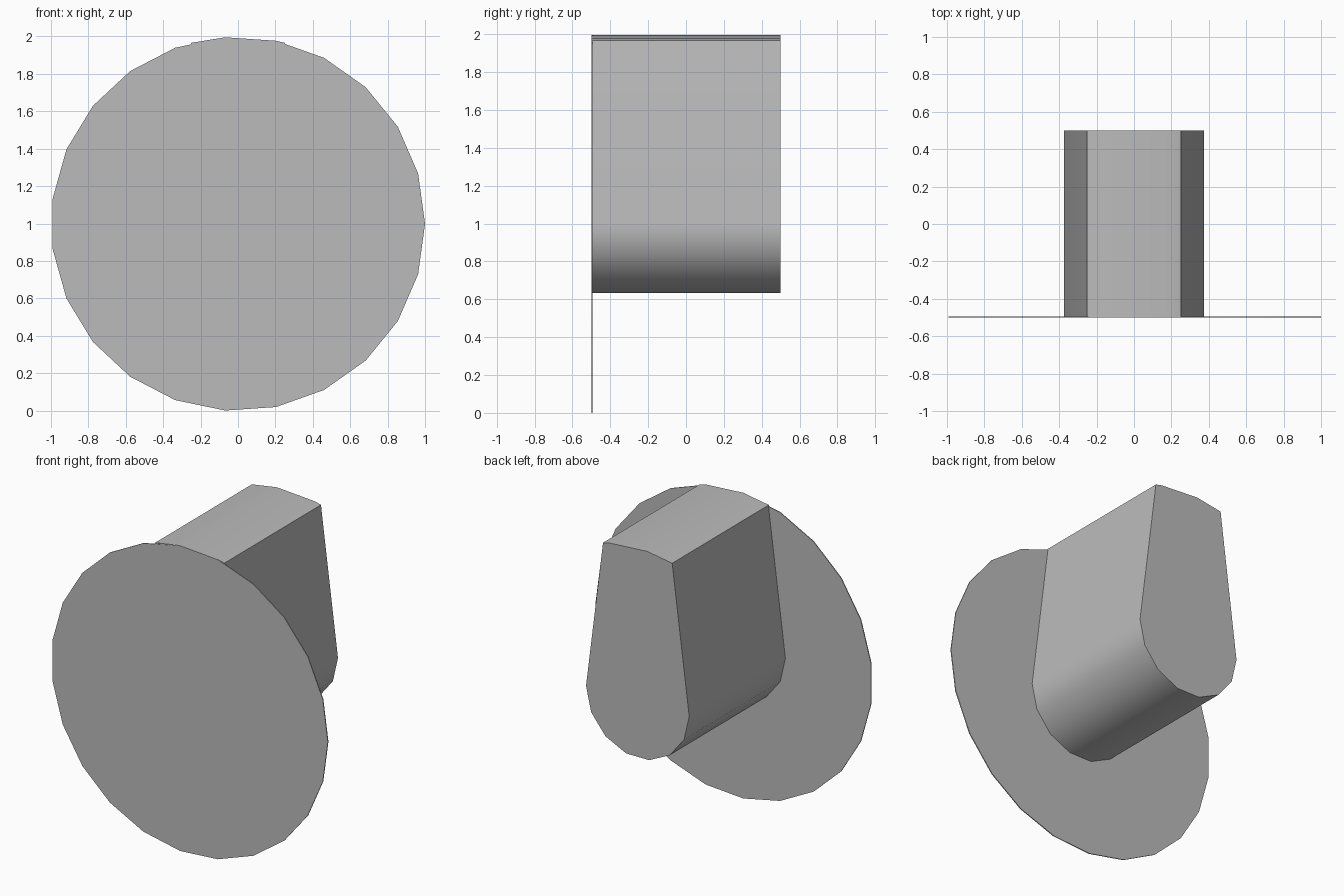
import bpy
import bmesh
from math import sin, cos, pi, sqrt, radians

if "Cube" in bpy.data.objects:
    bpy.data.objects.remove(bpy.data.objects["Cube"], do_unlink=True)

# Single plain grey
grey = bpy.data.materials.new("plain grey")
grey.use_nodes = True
grey.diffuse_color = (0.5, 0.5, 0.5, 1)
grey.node_tree.nodes["Principled BSDF"].inputs["Base Color"].default_value = (0.5, 0.5, 0.5, 1)

CENTRE_Z = 0.998
SIDES = 23


def extrude_profile(name, profile, front, back):
    """Solid from an (x, z) outline, running along y from front to back."""
    bm = bmesh.new()
    face = bm.faces.new([bm.verts.new((x, front, z + CENTRE_Z)) for x, z in profile])
    moved = bmesh.ops.extrude_face_region(bm, geom=[face])["geom"]
    verts = [v for v in moved if isinstance(v, bmesh.types.BMVert)]
    bmesh.ops.translate(bm, verts=verts, vec=(0, back - front, 0))
    bmesh.ops.recalc_face_normals(bm, faces=bm.faces)
    mesh = bpy.data.meshes.new(name)
    bm.to_mesh(mesh)
    bm.free()
    mesh.materials.append(grey)
    obj = bpy.data.objects.new(name, mesh)
    bpy.context.collection.objects.link(obj)
    bpy.ops.object.select_all(action="DESELECT")
    obj.select_set(True)
    bpy.context.view_layer.objects.active = obj
    bpy.ops.object.shade_smooth_by_angle(angle=radians(30))
    weighted = obj.modifiers.new("weighted normals", "WEIGHTED_NORMAL")
    weighted.keep_sharp = True
    return obj


# Thin round face plate
rim = [(cos(2 * pi * i / SIDES), sin(2 * pi * i / SIDES)) for i in range(SIDES)]
extrude_profile("face_plate", rim, -0.5, -0.494)

# Tapered body: round underside, straight sides, top following the plate rim
RADIUS, STEPS, HALF_TOP = 0.373, 7, 0.25
corner = sqrt(1 - HALF_TOP ** 2)
underside = [(-RADIUS * cos(pi * i / STEPS), -RADIUS * sin(pi * i / STEPS)) for i in range(STEPS + 1)]
crown = [p for p in rim if abs(p[0]) < HALF_TOP and p[1] > 0]
outline = underside + [(HALF_TOP, corner)] + crown + [(-HALF_TOP, corner)]
extrude_profile("body", outline, -0.498, 0.5)
